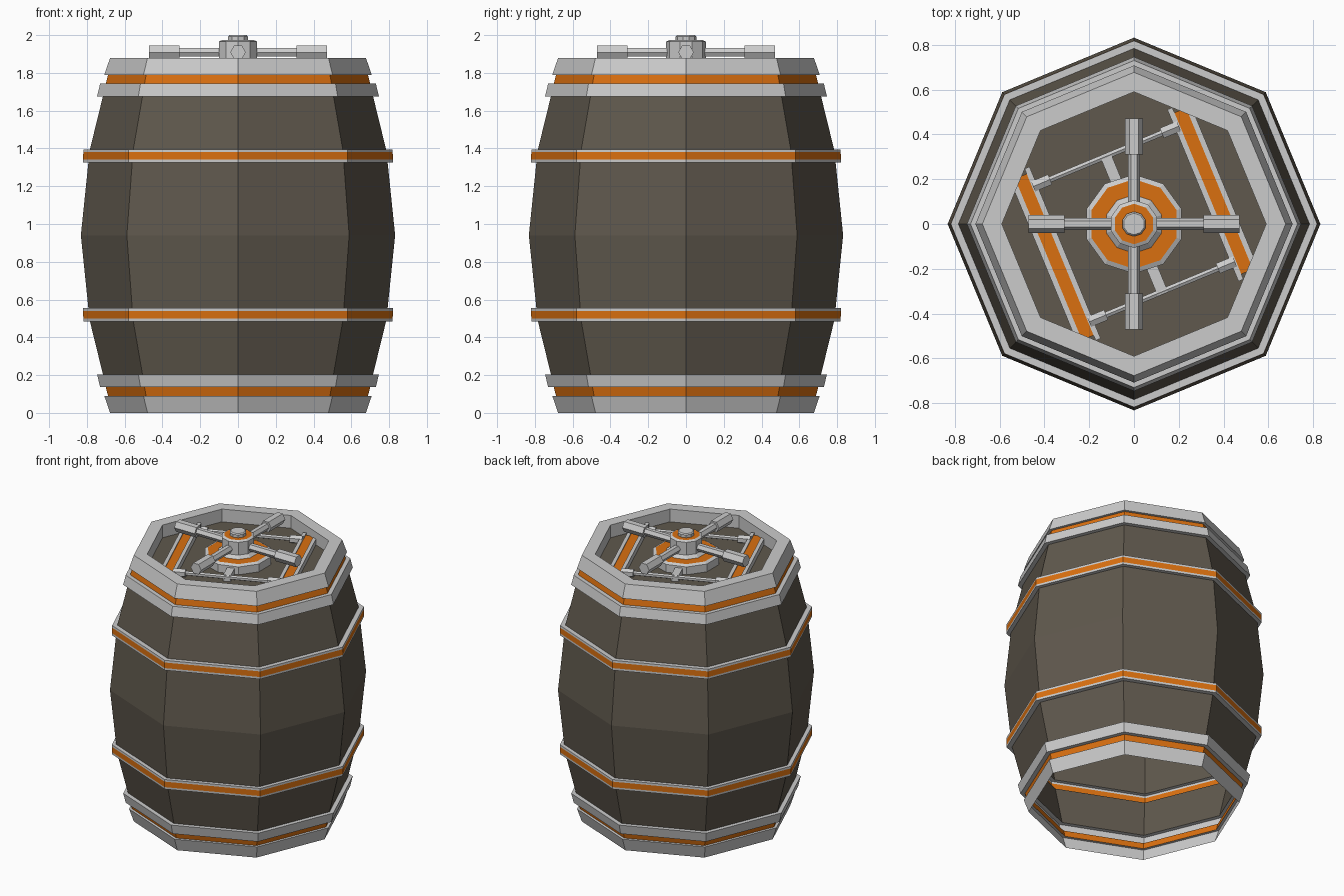
import bpy, bmesh
from math import cos, sin, pi, radians
from mathutils import Matrix, Vector

if "Cube" in bpy.data.objects:
    bpy.data.objects.remove(bpy.data.objects["Cube"])


def material(name, rgb):
    m = bpy.data.materials.new(name)
    m.diffuse_color = (*rgb, 1)
    m.use_nodes = True
    m.node_tree.nodes["Principled BSDF"].inputs["Base Color"].default_value = m.diffuse_color
    return m


WOOD = material("dark_wood", (0.115, 0.098, 0.074))
ORANGE = material("orange_paint", (0.70, 0.16, 0.005))
GREY = None
MID = 0.94  # height of the widest ring


def finish(name, bm, mats=(GREY,)):
    me = bpy.data.meshes.new(name)
    bm.to_mesh(me)
    bm.free()
    for m in mats:
        me.materials.append(m)
    ob = bpy.data.objects.new(name, me)
    bpy.context.collection.objects.link(ob)
    return ob


def lathe(name, profile, mat=GREY, sides=8, phase=0.0, flip=False):
    """Flat-sided open strip around z; flip mirrors it to the lower half."""
    if flip:
        profile = [(r, 2 * MID - z) for r, z in reversed(profile)]
    bm = bmesh.new()
    rings = []
    for r, z in profile:
        if r == 0:
            rings.append([bm.verts.new((0, 0, z))] * sides)
        else:
            rings.append([bm.verts.new((r * cos(phase + 2 * pi * i / sides),
                                        r * sin(phase + 2 * pi * i / sides), z))
                          for i in range(sides)])
    for a, b in zip(rings, rings[1:]):
        for i in range(sides):
            j = (i + 1) % sides
            bm.faces.new(list(dict.fromkeys((a[i], a[j], b[j], b[i]))))
    return finish(name, bm, (mat,))


def rod(name, p, q, r, sides=6, phase=0.0):
    """Prism bar between two points."""
    p, q = Vector(p), Vector(q)
    d = q - p
    bm = bmesh.new()
    bmesh.ops.create_cone(bm, cap_ends=True, segments=sides, radius1=r, radius2=r,
                          depth=d.length, matrix=Matrix.Rotation(phase, 4, 'Z'))
    side = d.normalized().cross(Vector((0, 0, 1))).normalized()
    up = side.cross(d.normalized())
    rot = Matrix((side, up, d.normalized())).transposed().to_4x4()
    bm.transform(Matrix.Translation((p + q) / 2) @ rot)
    return finish(name, bm)


def box(name, center, size, mat=GREY, turn=0.0):
    bm = bmesh.new()
    bmesh.ops.create_cube(bm, size=1)
    bm.transform(Matrix.Rotation(turn, 4, 'Z') @ Matrix.Translation(center)
                 @ Matrix.Diagonal((*size, 1)))
    return finish(name, bm, (mat,))


# barrel shell: staves and hoops form one hollow skin, open underneath
for label, flip in (("upper", False), ("lower", True)):
    lathe(label + "_belly_staves", [(0.832, MID), (0.792, 1.326)], WOOD, flip=flip)
    lathe(label + "_band_inner_edge", [(0.792, 1.326), (0.82, 1.326), (0.82, 1.341)], flip=flip)
    lathe(label + "_band_stripe", [(0.82, 1.341), (0.819, 1.38)], ORANGE, flip=flip)
    lathe(label + "_band_outer_edge", [(0.819, 1.38), (0.818, 1.395), (0.784, 1.395)], flip=flip)
    lathe(label + "_end_staves", [(0.784, 1.395), (0.715, 1.676)], WOOD, flip=flip)
    lathe(label + "_hoop", [(0.715, 1.676), (0.746, 1.676), (0.73, 1.743), (0.70, 1.743)], flip=flip)
    lathe(label + "_hoop_stripe", [(0.70, 1.743), (0.688, 1.79)], ORANGE, flip=flip)
    lathe(label + "_end_hoop", [(0.688, 1.79), (0.708, 1.79), (0.677, 1.88)], flip=flip)

# rim lip and recessed lid
LID = 1.79
lathe("rim", [(0.677, 1.88), (0.59, 1.88), (0.59, LID)])
lathe("lid", [(0.59, LID), (0, LID)], WOOD)

# central hub
dec = dict(sides=10, phase=pi / 2)
lathe("hub_base", [(0.222, LID), (0.222, 1.845), (0.20, 1.855)], **dec)
lathe("hub_base_stripe", [(0.20, 1.855), (0.13, 1.855)], ORANGE, **dec)
lathe("hub_collar", [(0.13, 1.855), (0.107, 1.875), (0.107, 1.965), (0.09, 1.973)], **dec)
lathe("hub_stripe", [(0.09, 1.973), (0.055, 1.973)], ORANGE, **dec)
lathe("hub_cap", [(0.055, 1.973), (0.055, 1.993), (0.048, 2.0), (0, 2.0)], **dec)

# wheel spokes with hexagonal grips
for i in range(4):
    d = Vector((cos(i * pi / 2), sin(i * pi / 2), 0))
    c = Vector((0, 0, 1.909))
    rod(f"spoke_{i}", c + d * 0.08, c + d * 0.33, 0.027, phase=radians(30))
    rod(f"grip_{i}", c + d * 0.31, c + d * 0.47, 0.041, phase=radians(30))

# lid planks, latch rods and their links, turned to follow the octagon sides
for k in range(2):
    turn = pi / 8 + k * pi
    box(f"plank_{k}", (0.385, 0, LID + 0.015), (0.056, 0.78, 0.04), ORANGE, turn)
    for s in (-1, 1):
        box(f"plank_edge_{k}_{s}", (0.385 + s * 0.04, 0, LID + 0.018),
            (0.024, 0.78 - s * 0.05, 0.046), GREY, turn)
    R = Matrix.Rotation(turn, 3, 'Z')
    z = LID + 0.03
    rod(f"latch_rod_{k}", R @ Vector((-0.3, 0.327, z)), R @ Vector((0.3, 0.327, z)), 0.015)
    for s in (-1, 1):
        rod(f"latch_socket_{k}_{s}", R @ Vector((s * 0.27, 0.327, z)),
            R @ Vector((s * 0.352, 0.327, z)), 0.028)
    box(f"latch_link_{k}", (0, 0.265, z - 0.008), (0.05, 0.14, 0.04), GREY, turn)
